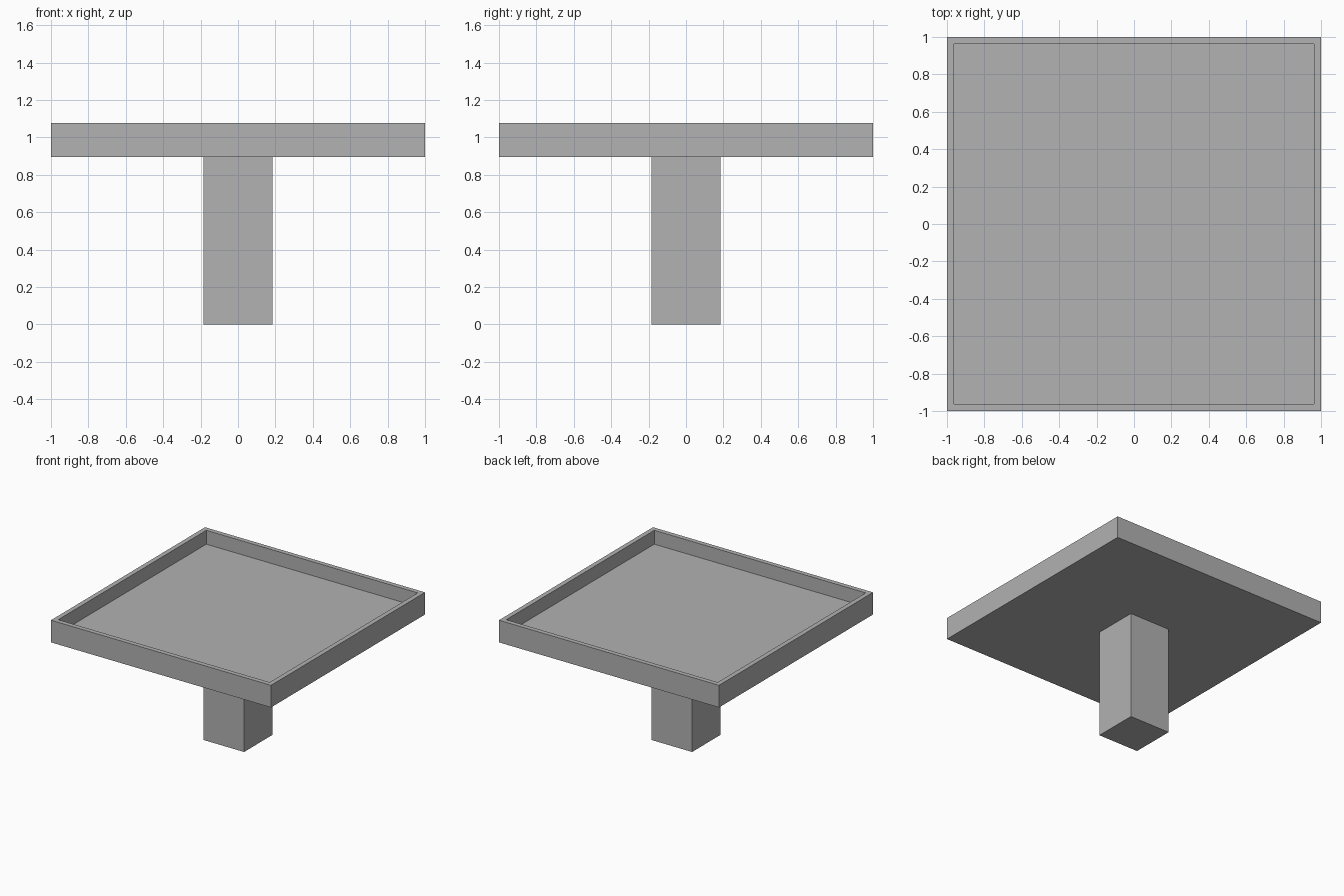
import bpy
import bmesh
from mathutils import Matrix

default = bpy.data.objects.get("Cube")
if default:
    bpy.data.objects.remove(default, do_unlink=True)

POST_WIDTH = 0.37
TRAY_BOTTOM = 0.895
TRAY_TOP = 1.077
RIM_WIDTH = 0.055
RECESS_DEPTH = 0.114

# Single grey material
grey = bpy.data.materials.new("plain grey")
grey.use_nodes = True
colour = (0.445, 0.445, 0.445, 1)
grey.diffuse_color = colour
grey.node_tree.nodes["Principled BSDF"].inputs["Base Color"].default_value = colour


def box_mesh(width, bottom, top):
    """Square box centred on the z axis."""
    bm = bmesh.new()
    scale = Matrix.Diagonal((width, width, top - bottom, 1))
    place = Matrix.Translation((0, 0, (bottom + top) / 2))
    bmesh.ops.create_cube(bm, size=1, matrix=place @ scale)
    return bm


def add_part(name, bm):
    mesh = bpy.data.meshes.new(name)
    bm.to_mesh(mesh)
    bm.free()
    mesh.materials.append(grey)
    part = bpy.data.objects.new(name, mesh)
    bpy.context.collection.objects.link(part)
    return part


# Square supporting post
add_part("post", box_mesh(POST_WIDTH, 0, TRAY_BOTTOM))

# Tray: inset the top face for the rim, then inset again and sink the floor
tray = box_mesh(2, TRAY_BOTTOM, TRAY_TOP)
tray.normal_update()
floor = max(tray.faces, key=lambda f: f.normal.z)
bmesh.ops.inset_region(tray, faces=[floor], thickness=RIM_WIDTH)
sunk = bmesh.ops.extrude_discrete_faces(tray, faces=[floor])["faces"]
bmesh.ops.translate(tray, verts=sunk[0].verts[:], vec=(0, 0, -RECESS_DEPTH))
bmesh.ops.recalc_face_normals(tray, faces=tray.faces[:])
add_part("tray", tray)
